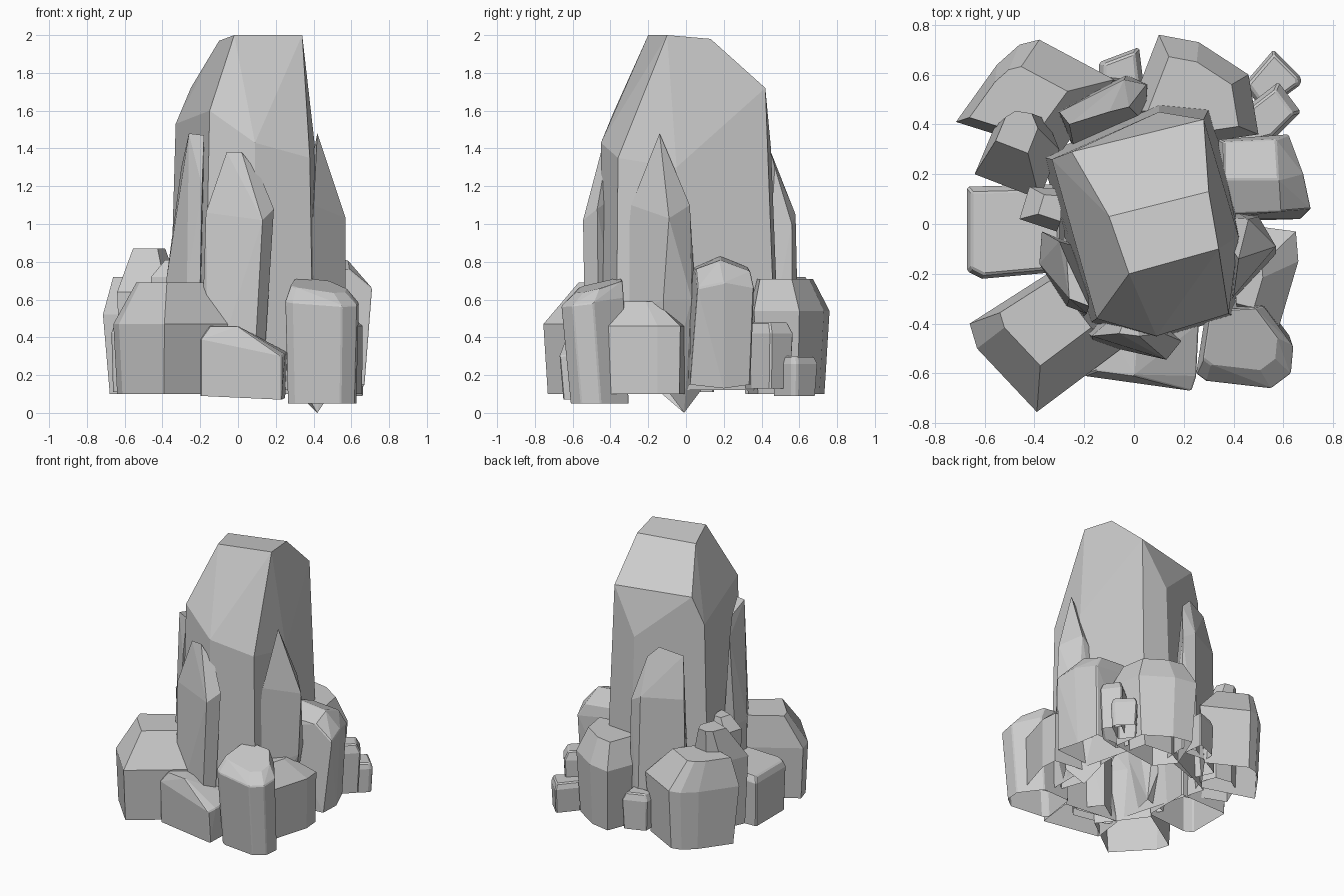
import bpy
import bmesh
import math
from mathutils import Vector

default_cube = bpy.data.objects.get("Cube")
if default_cube:
    bpy.data.objects.remove(default_cube, do_unlink=True)

# One plain grey stone material
stone = bpy.data.materials.new("grey stone")
stone.use_nodes = True
stone.diffuse_color = (.6, .6, .6, 1)
stone.node_tree.nodes["Principled BSDF"].inputs["Base Color"].default_value = stone.diffuse_color


def hull(name, points, chamfer=0):
    """Flat-faced convex stone around a handful of corners, left open underneath."""
    bm = bmesh.new()
    for point in points:
        bm.verts.new(point)
    result = bmesh.ops.convex_hull(bm, input=bm.verts[:])
    spare = set(result["geom_interior"]) | set(result["geom_unused"])
    loose = [v for v in spare if isinstance(v, bmesh.types.BMVert)]
    bmesh.ops.delete(bm, geom=loose, context="VERTS")
    bmesh.ops.dissolve_limit(bm, angle_limit=math.radians(4),
                             verts=bm.verts[:], edges=bm.edges[:])
    bmesh.ops.recalc_face_normals(bm, faces=bm.faces[:])
    underside = [face for face in bm.faces if face.normal.z < -.6]
    bmesh.ops.delete(bm, geom=underside, context="FACES")
    mesh = bpy.data.meshes.new(name)
    bm.to_mesh(mesh)
    bm.free()
    mesh.materials.append(stone)
    stone_object = bpy.data.objects.new(name, mesh)
    bpy.context.scene.collection.objects.link(stone_object)
    if chamfer:
        bevel = stone_object.modifiers.new("chamfer", "BEVEL")
        bevel.width = chamfer
        bevel.segments = 1
        bevel.angle_limit = math.radians(40)


def block(name, foot, base, shoulder, top, cap=.6, lean=(0, 0), slope=(0, 0),
          taper=.9, foot_shift=(0, 0), chamfer=0):
    """Squat stone: a footprint that widens to a shoulder, then narrows to a cap."""
    corners = [Vector(corner) for corner in foot]
    centre = sum(corners, Vector((0, 0))) / len(corners)
    points = []
    for height, scale, shift, tilt in (
            (base, taper, Vector(foot_shift), Vector((0, 0))),
            (shoulder, 1, Vector((0, 0)), Vector(slope) / 2),
            (top, cap, Vector(lean), Vector(slope))):
        for corner in corners:
            arm = (corner - centre) * scale
            spot = centre + arm + shift
            points.append((spot.x, spot.y, height + arm.dot(tilt)))
    hull(name, points, chamfer)


# Tall central column with a slanted tip
hull("main_column", [
    (-.02, -.2, 2), (.34, -.1, 2), (.3, .13, 1.98), (-.1, .03, 1.97),
    (-.25, .29, 1.72), (.28, .42, 1.72), (.37, -.02, 1.72),
    (-.15, -.38, 1.6), (.09, -.45, 1.43), (.38, -.36, 1.35),
    (-.33, .26, 1.53), (.1, .45, 1.4), (.3, .44, 1.2), (.42, -.05, 1.3),
    (-.37, .27, .12), (-.18, -.4, .12), (.1, -.46, .12),
    (.4, -.37, .12), (.44, -.05, .12), (.31, .48, .12), (.1, .5, .12)])

# Slender spikes leaning against the column
hull("front_spike", [
    (-.06, -.44, 1.38), (.02, -.45, 1.38), (.12, -.44, 1.25),
    (-.17, -.45, 1.06), (.13, -.545, 1.02), (.19, -.47, 1.08),
    (-.2, -.43, .12), (-.16, -.48, .12), (.08, -.53, .12), (.13, -.46, .12),
    (0, -.3, .12), (0, -.3, 1.2)])
hull("right_spike", [
    (.42, -.14, 1.48), (.4, -.29, 1.1), (.52, -.1, 1.16), (.57, -.09, 1.03),
    (.46, .02, 1.1), (.36, -.35, .5), (.57, -.12, .6), (.5, .03, .6),
    (.3, .03, .9), (.42, -.01, 0), (.36, -.32, .12), (.35, .08, .12),
    (.5, -.1, .12), (.3, -.15, .12)])
hull("left_spike", [
    (-.26, -.3, 1.48), (-.18, -.33, 1.47), (-.27, -.14, 1.43),
    (-.3, -.07, 1.3), (-.19, -.36, 1.2), (-.3, -.2, 1.2), (-.2, -.37, .7),
    (-.27, -.33, .7), (-.38, -.16, .7), (-.37, -.03, .7),
    (-.25, -.33, .15), (-.38, -.15, .15), (-.2, -.1, .15)])
hull("back_spike", [
    (-.26, .4, 1.34), (-.1, .45, 1.38), (-.02, .47, 1.3),
    (-.3, .45, 1.05), (-.04, .58, 1.05), (.05, .56, 1),
    (-.31, .45, .15), (-.03, .6, .15), (.06, .56, .15),
    (-.24, .3, .15), (.05, .4, .15)])

# Ring of stones around the base, front first
block("front_left_stone",
      [(-.66, -.4), (-.3, -.17), (-.05, -.5), (-.39, -.755), (-.63, -.5)],
      base=.1, shoulder=.47, top=.69, cap=.6, lean=(.02, .07), taper=.92)
hull("front_stone", [
    (-.15, -.59, .46), (0, -.61, .46), (-.12, -.4, .46), (.02, -.38, .44),
    (-.2, -.61, .39), (.23, -.67, .3), (.25, -.61, .31), (.26, -.4, .32),
    (-.2, -.6, .09), (.23, -.65, .07), (.25, -.4, .08), (-.18, -.38, .1)],
    chamfer=.006)
block("front_right_stone",
      [(.25, -.6), (.29, -.63), (.55, -.66), (.63, -.6), (.64, -.49),
       (.52, -.33), (.29, -.34)],
      base=.05, shoulder=.59, top=.67, cap=.76, lean=(-.02, .04),
      slope=(-.12, .25), taper=.93, foot_shift=(0, .04), chamfer=.006)
block("right_front_stone",
      [(.42, -.38), (.58, -.42), (.66, -.15), (.65, -.03), (.42, .0)],
      base=.1, shoulder=.46, top=.59, cap=.45, lean=(-.08, -.04), taper=.97)
hull("right_stone", [
    (.36, .18, .83), (.58, .18, .81), (.36, .04, .77), (.36, .33, .77),
    (.57, .34, .75), (.59, .05, .76), (.71, .06, .66), (.68, .2, .69),
    (.62, .36, .66), (.34, .02, .7), (.34, .34, .7), (.34, .01, .14),
    (.67, .02, .15), (.65, .2, .13), (.6, .34, .15), (.34, .34, .14)],
    chamfer=.006)
block("right_back_stone",
      [(.36, .4), (.58, .57), (.67, .45), (.56, .34), (.4, .3)],
      base=.13, shoulder=.42, top=.48, cap=.8, chamfer=.008)
block("right_back_pebble",
      [(.44, .56), (.56, .7), (.67, .59), (.67, .56), (.52, .45)],
      base=.09, shoulder=.26, top=.3, cap=.85, chamfer=.008)
block("back_stone",
      [(-.02, .45), (.1, .76), (.26, .73), (.46, .6), (.5, .36), (.1, .3)],
      base=.1, shoulder=.54, top=.71, cap=.7, lean=(0, -.02), taper=.88)
block("back_pebble",
      [(-.14, .57), (-.14, .65), (.02, .71), (.04, .55)],
      base=.13, shoulder=.34, top=.39, cap=.75, chamfer=.008)
block("back_left_stone",
      [(-.715, .41), (-.55, .64), (-.46, .72), (-.38, .74), (-.08, .58), (-.3, .28)],
      base=.1, shoulder=.52, top=.72, cap=.62, lean=(-.06, -.04), taper=.88)
block("left_back_stone",
      [(-.64, .2), (-.56, .39), (-.48, .44), (-.35, .42), (-.3, .3), (-.38, .1)],
      base=.15, shoulder=.64, top=.87, cap=.5, lean=(-.01, .08))
block("left_shard",
      [(-.46, .02), (-.42, .15), (-.3, .14), (-.31, -.03)],
      base=.2, shoulder=.72, top=.81, cap=.6, lean=(.04, 0))
block("left_stone",
      [(-.67, .15), (-.28, .16), (-.28, -.19), (-.61, -.22), (-.67, -.19)],
      base=.11, shoulder=.43, top=.48, cap=.9, slope=(.08, 0), taper=.95,
      chamfer=.008)
